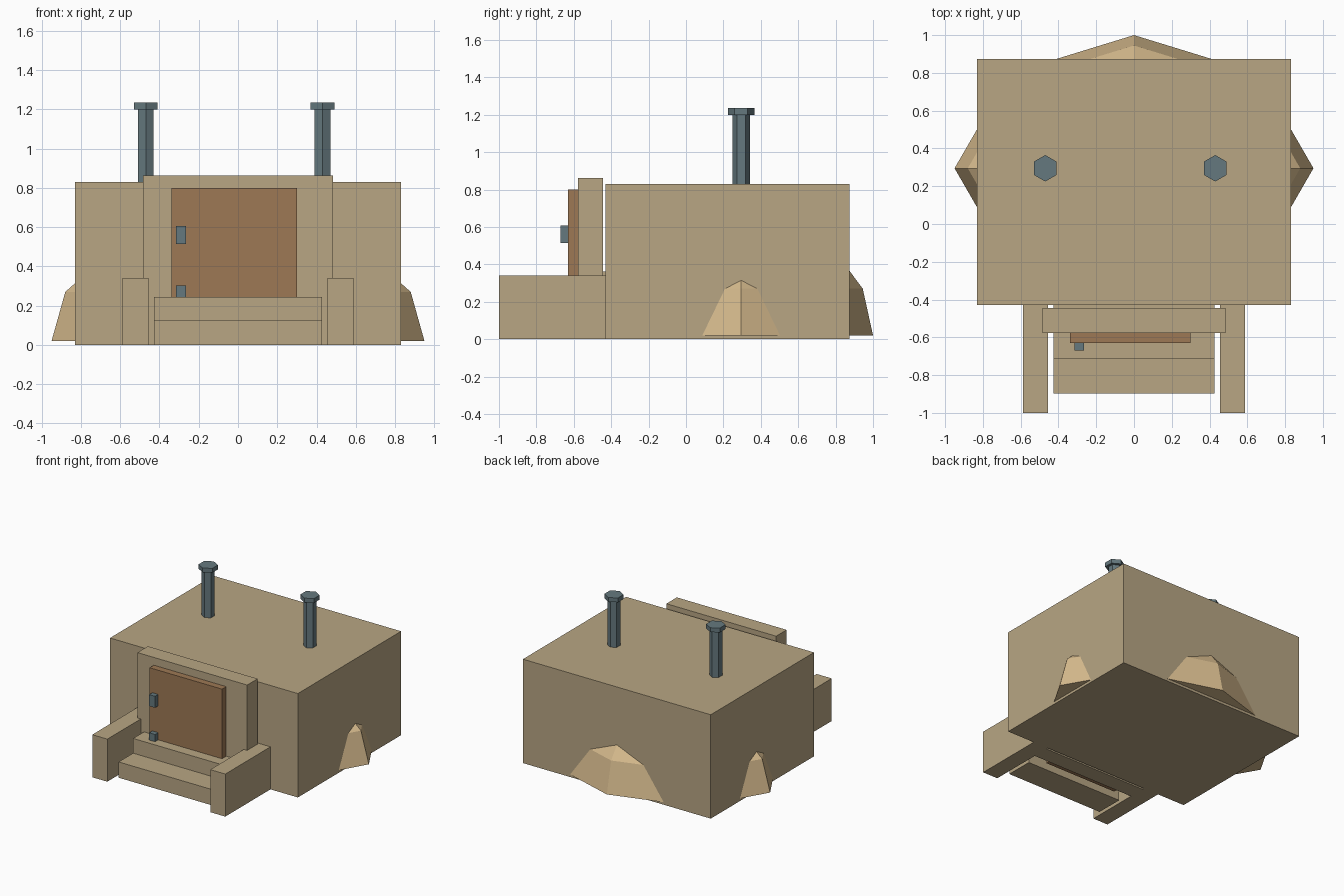
import bpy, bmesh
from math import sin, cos, pi

if "Cube" in bpy.data.objects:
    bpy.data.objects.remove(bpy.data.objects["Cube"])


def material(name, rgb):
    m = bpy.data.materials.new(name)
    m.diffuse_color = (*rgb, 1)
    m.use_nodes = True
    m.node_tree.nodes["Principled BSDF"].inputs["Base Color"].default_value = m.diffuse_color
    return m


WALL = material("plaster", (0.48, 0.38, 0.23))
SAND = material("sand", (0.68, 0.50, 0.27))
WOOD = material("wood", (0.34, 0.19, 0.09))
METAL = material("metal", (0.13, 0.19, 0.21))


def finish(name, bm, mat):
    bmesh.ops.recalc_face_normals(bm, faces=bm.faces)
    me = bpy.data.meshes.new(name)
    bm.to_mesh(me)
    bm.free()
    me.materials.append(mat)
    ob = bpy.data.objects.new(name, me)
    bpy.context.collection.objects.link(ob)
    return ob


def box(name, x, y, z, mat):
    """Box from (min, max) ranges on each axis."""
    bm = bmesh.new()
    bmesh.ops.create_cube(bm, size=1)
    for v in bm.verts:
        v.co = [(r[0] + r[1]) / 2 + c * (r[1] - r[0]) for r, c in zip((x, y, z), v.co)]
    return finish(name, bm, mat)


def hexagon_stack(name, cx, cy, rings, mat, start=0, sx=1, sy=1, apex=None):
    """Six-sided lathe through (radius, z) rings, optionally ending in a point."""
    bm = bmesh.new()
    loops = [[bm.verts.new((cx + sx * r * cos(start + k * pi / 3),
                            cy + sy * r * sin(start + k * pi / 3), z))
              for k in range(6)] for r, z in rings]
    for a, b in zip(loops, loops[1:]):
        for k in range(6):
            j = (k + 1) % 6
            bm.faces.new((a[k], a[j], b[j], b[k]))
    bm.faces.new(loops[0][::-1])
    if apex is None:
        bm.faces.new(loops[-1])
    else:
        tip = bm.verts.new((cx, cy, apex))
        for k in range(6):
            bm.faces.new((loops[-1][k], loops[-1][(k + 1) % 6], tip))
    return finish(name, bm, mat)


# main block
box("building_body", (-0.83, 0.83), (-0.43, 0.873), (0, 0.83), WALL)

# entrance: surround slab, door and hinges
box("door_surround", (-0.485, 0.485), (-0.577, -0.445), (0, 0.862), WALL)
box("door", (-0.34, 0.30), (-0.63, -0.57), (0.02, 0.80), WOOD)
for i, z in enumerate((0.21, 0.515)):
    box(f"hinge_{i}", (-0.316, -0.264), (-0.67, -0.62), (z, z + 0.092), METAL)

# three floating treads rising to the wall
for i in range(3):
    y = -0.897 + i * 0.183
    box(f"step_{i}", (-0.427, 0.427), (y, y + 0.22),
        (i * 0.118, i * 0.118 + 0.126), WALL)

# low walls beside the steps
for side in (-1, 1):
    xs = sorted((side * 0.455, side * 0.588))
    box("stair_wall", xs, (-1.0, -0.42), (0, 0.34), WALL)

# hexagonal chimneys with wider caps
for x in (-0.47, 0.43):
    hexagon_stack("chimney", x, 0.295, [(0.047, 0.78), (0.047, 1.2), (0.07, 1.2), (0.07, 1.235)],
                  METAL, start=pi / 2)

# sand drifts against the sides and the back
for side in (-1, 1):
    hexagon_stack("side_drift", side * 0.70, 0.295, [(0.25, 0.02), (0.18, 0.27)], SAND, apex=0.43)
hexagon_stack("back_drift", 0, 0.70, [(0.30, 0.02), (0.245, 0.27)], SAND,
              start=pi / 2, sx=1.88, apex=0.60)
